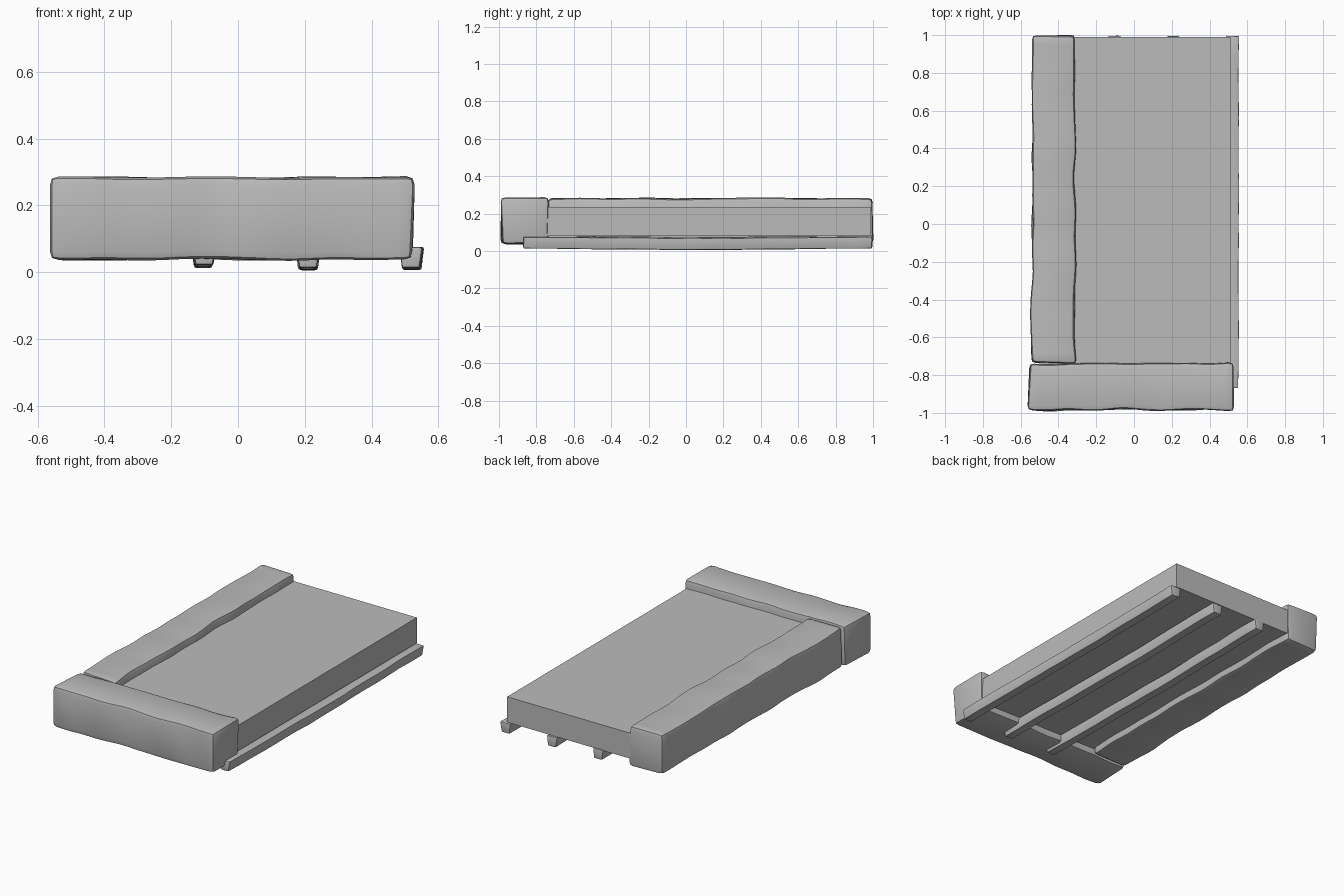
import bpy, bmesh, math
from mathutils import Vector, noise

if "Cube" in bpy.data.objects:
    bpy.data.objects.remove(bpy.data.objects["Cube"])

grey = bpy.data.materials.new("stone grey")
grey.use_nodes = True
grey.diffuse_color = (0.5, 0.5, 0.5, 1)
grey.node_tree.nodes["Principled BSDF"].inputs["Base Color"].default_value = (0.5, 0.5, 0.5, 1)


def box(name, low, high, bevel=0.0, cuts=0, axis=1, rough=0.0, seed=0.0, sag=0.0, taper=1.0):
    """Box between two corners, optionally chamfered, sliced along one axis and weathered."""
    low, high = Vector(low), Vector(high)
    mid, size = (low + high) / 2, high - low
    bm = bmesh.new()
    bmesh.ops.create_cube(bm, size=1)
    for v in bm.verts:
        if v.co.z < 0:
            v.co[1 - axis] *= taper
        v.co = mid + v.co * size
    if bevel:
        bmesh.ops.bevel(bm, geom=bm.edges[:], offset=bevel, segments=2, profile=0.6, affect='EDGES')
    along = Vector((0, 0, 0))
    along[axis] = 1
    for i in range(1, cuts + 1):
        spot = mid.copy()
        spot[axis] = low[axis] + size[axis] * i / (cuts + 1)
        bmesh.ops.bisect_plane(bm, geom=bm.verts[:] + bm.edges[:] + bm.faces[:],
                               plane_co=spot, plane_no=along)
    for v in bm.verts:
        t = (v.co[axis] - mid[axis]) / size[axis]
        v.co.z -= sag * math.cos(math.pi * t) ** 2
        if rough:
            shift = noise.noise_vector(v.co * 5 + Vector((seed, 0, 0))) * rough
            shift.z *= 0.5
            v.co += shift
    bmesh.ops.recalc_face_normals(bm, faces=bm.faces[:])
    mesh = bpy.data.meshes.new(name)
    bm.to_mesh(mesh)
    bm.free()
    obj = bpy.data.objects.new(name, mesh)
    bpy.context.collection.objects.link(obj)
    mesh.materials.append(grey)
    if bevel:
        bpy.ops.object.select_all(action='DESELECT')
        obj.select_set(True)
        bpy.context.view_layer.objects.active = obj
        bpy.ops.object.shade_smooth_by_angle(angle=math.radians(40))
    return obj


# Flat platform
box("slab", (-0.5, -0.78, 0.08), (0.512, 0.99, 0.235))

# Weathered beams along the front and one side
box("front_beam", (-0.557, -0.985, 0.038), (0.527, -0.737, 0.285), 0.025, 22, 0, 0.014, 3.1)
box("side_beam", (-0.54, -0.735, 0.038), (-0.31, 0.995, 0.283), 0.025, 32, 1, 0.014, 8.4)

# Supporting rails underneath
for name, x in (("middle_rail", -0.103), ("inner_rail", 0.21), ("edge_rail", 0.52)):
    drop = 0.0 if name == "middle_rail" else 0.007
    box(name, (x - 0.035, -0.87, 0.021 - drop), (x + 0.035, 0.995, 0.083 - drop),
        0.008, 16, 1, 0.006, x * 9, 0.008, 0.75)
